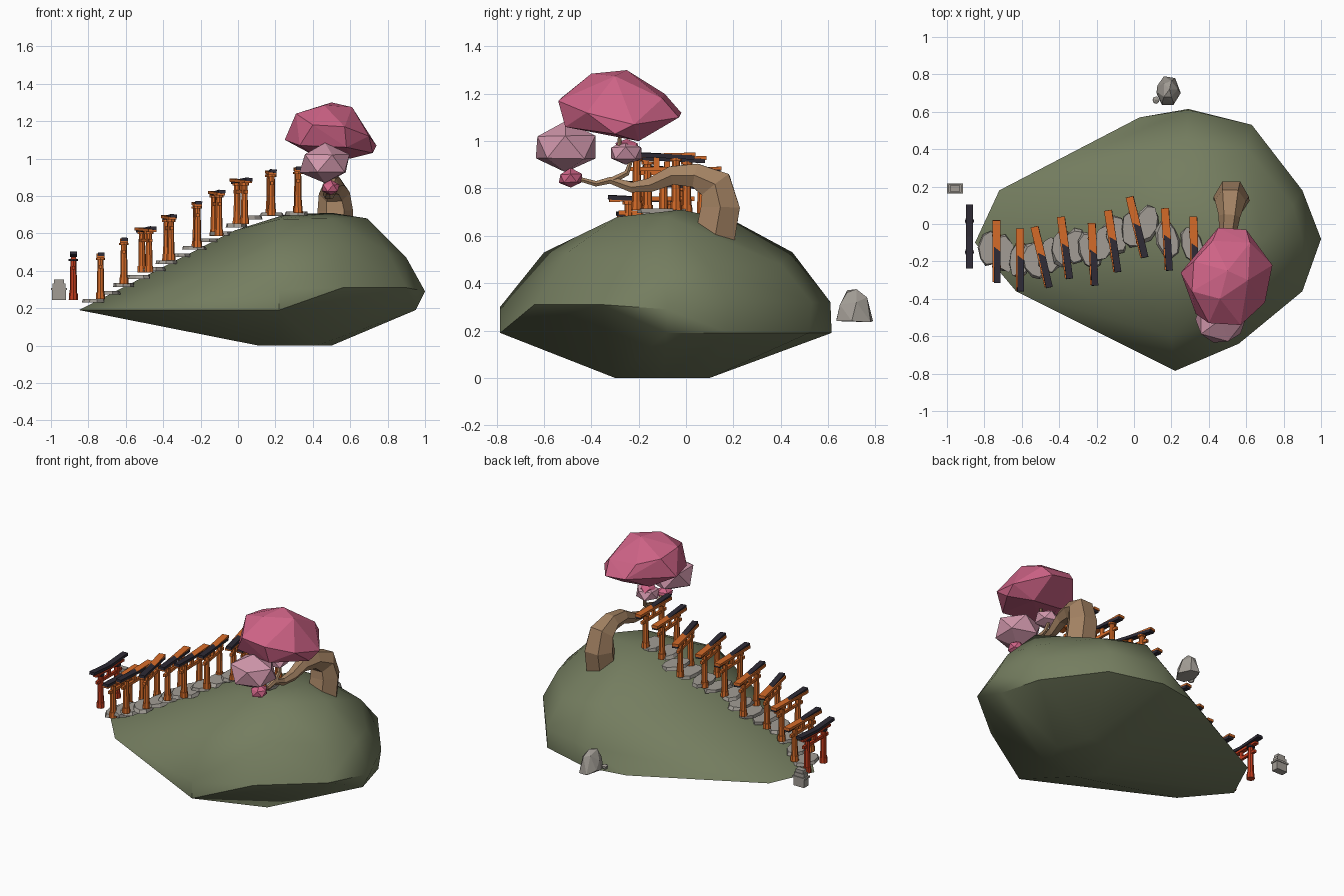
import bpy, bmesh, math, random
from mathutils import Vector, Matrix

if "Cube" in bpy.data.objects:
    bpy.data.objects.remove(bpy.data.objects["Cube"])

random.seed(4)

def material(name, rgb):
    m = bpy.data.materials.new(name)
    m.diffuse_color = (*rgb, 1)
    m.use_nodes = True
    m.node_tree.nodes["Principled BSDF"].inputs["Base Color"].default_value = m.diffuse_color
    return m

MOSS = material("moss green", (0.175, 0.205, 0.115))
ORANGE = material("orange", (0.68, 0.15, 0.022))
RED = material("red", (0.55, 0.045, 0.012))
BLACK = material("dark slate", (0.028, 0.024, 0.036))
STONE = material("stone grey", (0.36, 0.335, 0.30))
BARK = material("bark brown", (0.37, 0.225, 0.125))
PINK = material("deep pink", (0.62, 0.125, 0.24))
PALE = material("pale pink", (0.64, 0.31, 0.41))

def finish(name, bm, mats, smooth=None):
    bmesh.ops.recalc_face_normals(bm, faces=bm.faces[:])
    me = bpy.data.meshes.new(name)
    bm.to_mesh(me)
    bm.free()
    for m in mats:
        me.materials.append(m)
    ob = bpy.data.objects.new(name, me)
    bpy.context.collection.objects.link(ob)
    if smooth:
        bpy.context.view_layer.objects.active = ob
        ob.select_set(True)
        bpy.ops.object.shade_smooth_by_angle(angle=math.radians(smooth))
        ob.select_set(False)
    return ob

def hull(name, pts, mat, smooth=None):
    bm = bmesh.new()
    for p in pts:
        bm.verts.new(p)
    bmesh.ops.convex_hull(bm, input=bm.verts[:])
    loose = [v for v in bm.verts if not v.link_faces]
    bmesh.ops.delete(bm, geom=loose, context='VERTS')
    bmesh.ops.dissolve_limit(bm, angle_limit=0.03, verts=bm.verts[:], edges=bm.edges[:])
    return finish(name, bm, [mat], smooth)

def set_mat(verts, idx):
    for f in {f for v in verts for f in v.link_faces}:
        f.material_index = idx

def box(bm, loc, size, idx=0, rot=Matrix()):
    mt = Matrix.Translation(loc) @ rot @ Matrix.Diagonal((*size, 1))
    set_mat(bmesh.ops.create_cube(bm, size=1, matrix=mt)['verts'], idx)

def cone(bm, loc, r1, r2, h, idx=0, seg=8, turn=0):
    mt = Matrix.Translation(Vector(loc) + Vector((0, 0, h / 2))) @ Matrix.Rotation(turn, 4, 'Z')
    set_mat(bmesh.ops.create_cone(bm, cap_ends=True, segments=seg, radius1=r1, radius2=r2,
                                  depth=h, matrix=mt)['verts'], idx)

def blob(name, c, r, mat, jitter=0.12):
    bm = bmesh.new()
    bmesh.ops.create_icosphere(bm, subdivisions=1, radius=1)
    pts = []
    for v in bm.verts:
        k = 1 + random.uniform(-jitter, jitter)
        pts.append([c[i] + v.co[i] * r[i] * k for i in range(3)])
    bm.free()
    return hull(name, pts, mat)

# Hill: faceted hull with a teardrop outline, a bulging shoulder and a small foot
foot = [(.11, -.2), (.2, -.3), (.42, -.3), (.5, -.1), (.42, .1), (.18, .1)]
outline = [(-.85, -.1), (-.72, .18), (.03, .57), (.29, .615), (.63, .52), (.88, .18),
           (.95, -.08), (.22, -.785), (-.02, -.65), (-.63, -.36)]
wall = [(1.0, -.08, .29), (.9, .18, .32), (.63, .53, .32), (.29, .61, .32),
        (.9, -.36, .31), (.56, -.64, .31), (.22, -.785, .30)]
shoulder = [(.85, .1, .47), (.9, -.08, .47), (.6, .4, .48), (.28, .45, .53), (.2, -.6, .53),
            (.55, -.5, .53), (.8, -.28, .5), (-.02, -.1, .615), (-.05, .2, .52), (-.05, -.35, .5)]
crown = [(.69, -.08, .68), (.5, -.29, .68), (.22, -.29, .675), (.25, 0, .70),
         (.32, .2, .665), (.5, -.02, .71)]
hull("hill", [(x, y, 0) for x, y in foot] + [(x, y, .19) for x, y in outline]
     + wall + shoulder + crown, MOSS, 40)

# Shrine gates: x, y, z of the foot, and turn
def gate(name, x, y, z, turn, post):
    bm = bmesh.new()
    red = post is RED
    for s in (-1, 1):
        py = s * .083
        cone(bm, (0, py, 0), .025, .023, .035)
        cone(bm, (0, py, .03), .02, .016, .19)
        cone(bm, (0, py, .207), .025, .025, .012, 1 if red else 0)
    box(bm, (0, 0, .172), (.017, .25, .018))
    box(bm, (0, 0, .2), (.014, .024, .04))
    if red:
        box(bm, (0, 0, .222), (.028, .28, .014))
        for s in (-1, 1):
            box(bm, (0, s * .084, .244), (.038, .175, .018), 1, Matrix.Rotation(s * .07, 4, 'X'))
    else:
        # lintel with a tilted dark cap that breaks through its front half
        box(bm, (0, 0, .230), (.042, .33, .016), 0, Matrix.Rotation(.025, 4, 'X'))
        box(bm, (.004, -.005, .230), (.036, .33, .018), 1, Matrix.Rotation(-.05, 4, 'X')
            @ Matrix.Rotation(.06, 4, 'Y'))
    ob = finish(name, bm, [post, BLACK], 30)
    ob.location = (x, y, z)
    ob.rotation_euler.z = turn

gates = [(-.735, -.145, .25, 0), (-.61, -.19, .33, 0), (-.495, -.175, .39, .23),
         (-.37, -.125, .455, .13), (-.22, -.16, .525, .04), (-.115, -.09, .585, .15),
         (.015, -.015, .65, .24), (.175, -.08, .695, .06), (.32, -.125, .71, .02)]
for i, g in enumerate(gates):
    gate(f"gate_{i + 1}", *g, ORANGE)
gate("entrance_gate", -.88, -.067, .245, 0, RED)

# Stepping stones: flat irregular slabs climbing the slope
steps = [(-.77, -.13), (-.69, -.16), (-.61, -.19), (-.53, -.2), (-.45, -.17), (-.38, -.13),
         (-.31, -.12), (-.235, -.14), (-.16, -.10), (-.09, -.06), (-.01, -.03), (.07, 0),
         (.18, -.08), (.31, -.11)]
for i, (x, y) in enumerate(steps):
    z = min(.25 + (x + .75) * .53, .697 + .03 * x)
    bm = bmesh.new()
    cone(bm, (0, 0, -.01), 1, .9, .02, seg=9, turn=random.random())
    for v in bm.verts:
        k = random.uniform(.88, 1.08)
        v.co.x *= .062 * k
        v.co.y *= .105 * k
    ob = finish(f"step_{i + 1}", bm, [STONE])
    ob.location = (x, y, z)
    ob.rotation_euler.z = random.uniform(-.3, .3)

# Stone lantern
bm = bmesh.new()
box(bm, (0, 0, .026), (.076, .046, .052))
box(bm, (0, 0, .057), (.088, .054, .012))
box(bm, (0, 0, .074), (.07, .042, .024))
box(bm, (0, 0, .096), (.055, .034, .022))
ob = finish("stone_lantern", bm, [STONE])
ob.location = (-.957, .19, .245)

# Boulder and pebble behind the hill
hull("boulder", [(.12, .70, .25), (.15, .635, .245), (.21, .635, .24), (.25, .70, .24),
                 (.22, .78, .235), (.16, .79, .24), (.125, .74, .26), (.13, .70, .31),
                 (.15, .65, .31), (.21, .65, .31), (.235, .72, .32), (.2, .765, .34),
                 (.16, .75, .35), (.16, .68, .37), (.19, .72, .375), (.20, .68, .36)], STONE)
blob("pebble", (.117, .663, .257), (.02, .022, .02), STONE)

# Tree: tapered six-sided limbs swept along a path
def limb(name, path):
    bm = bmesh.new()
    pts = [Vector(p[:3]) for p in path]
    rings = []
    for i, p in enumerate(pts):
        t = (pts[min(i + 1, len(pts) - 1)] - pts[max(i - 1, 0)]).normalized()
        u = (Vector((1, 0, 0)) - t * t.x).normalized()
        w = t.cross(u)
        rings.append([bm.verts.new(p + (u * math.cos(a) + w * math.sin(a)) * path[i][3])
                      for a in (k * math.pi / 3 for k in range(6))])
    for a, b in zip(rings, rings[1:]):
        for k in range(6):
            bm.faces.new((a[k], a[(k + 1) % 6], b[(k + 1) % 6], b[k]))
    bm.faces.new(rings[0])
    bm.faces.new(rings[-1])
    finish(name, bm, [BARK])

limb("trunk", [(.52, .12, .58, .097), (.52, .145, .72, .095), (.515, .125, .815, .083),
               (.51, .04, .855, .058), (.5, -.06, .855, .045), (.49, -.15, .815, .034),
               (.48, -.23, .805, .025), (.48, -.32, .835, .017), (.48, -.38, .82, .013),
               (.49, -.47, .845, .01)])
limb("upper_branch", [(.48, -.31, .835, .016), (.47, -.25, .865, .013), (.46, -.235, .91, .012),
                      (.47, -.28, .95, .011), (.48, -.28, 1.04, .009)])

# Blossom crowns
hull("main_blossom", [(.25, -.26, 1.10), (.31, -.36, 1.24), (.32, -.2, 1.22), (.40, -.53, 1.18),
                      (.57, -.54, 1.17), (.46, -.40, 1.285), (.5, -.25, 1.30), (.61, -.3, 1.275),
                      (.70, -.42, 1.12), (.74, -.22, 1.07), (.60, -.03, 1.10), (.45, -.02, 1.12),
                      (.33, -.48, 1.07), (.4, -.2, 1.02), (.6, -.2, 1.0), (.58, -.51, 1.06),
                      (.42, -.09, 1.20), (.62, -.1, 1.18), (.72, -.3, 1.03)], PINK)
blob("front_blossom", (.465, -.51, .975), (.145, .145, .105), PALE, .06)
blob("back_blossom", (.45, -.255, .95), (.075, .075, .052), PALE)
blob("low_bud", (.495, -.487, .843), (.055, .055, .04), PINK)
blob("back_bud", (.45, -.25, .98), (.05, .055, .027), PINK)
